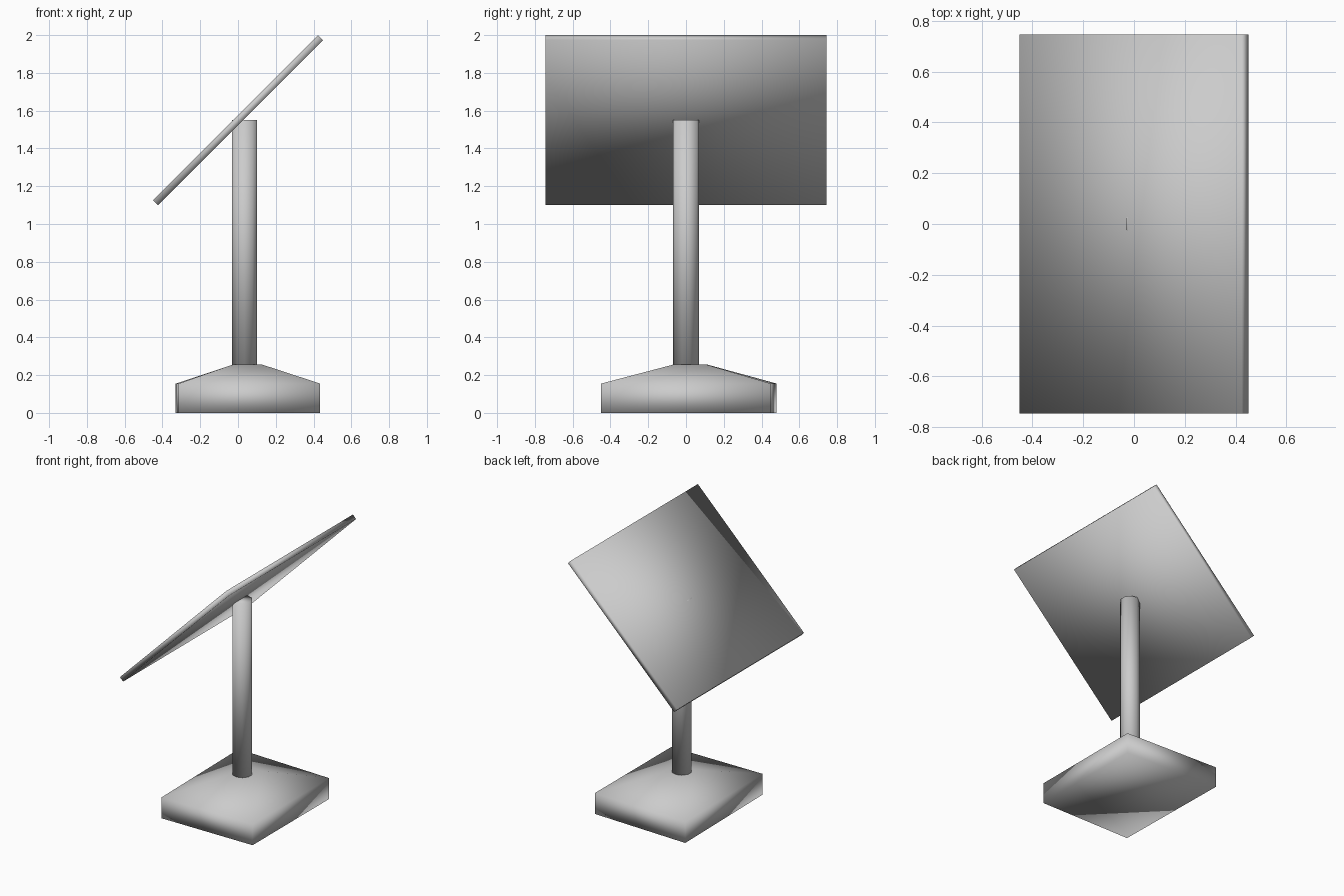
import bpy, bmesh
from math import radians

if "Cube" in bpy.data.objects:
    bpy.data.objects.remove(bpy.data.objects["Cube"])


def smooth(obj):
    for p in obj.data.polygons:
        p.use_smooth = True


# Base: slightly uneven slab rising to a small flat top
rings = [
    (0.0, [(-0.315, -0.45), (0.435, -0.45), (0.435, 0.45), (-0.33, 0.48)]),
    (0.155, [(-0.315, -0.45), (0.435, -0.45), (0.435, 0.45), (-0.33, 0.48)]),
    (0.255, [(-0.03, -0.07), (0.13, -0.07), (0.13, 0.11), (-0.03, 0.115)]),
]
bm = bmesh.new()
loops = [[bm.verts.new((x, y, z)) for x, y in pts] for z, pts in rings]
bm.faces.new(loops[0][::-1])
bm.faces.new(loops[-1])
for lo, hi in zip(loops, loops[1:]):
    for i in range(4):
        j = (i + 1) % 4
        bm.faces.new((lo[i], lo[j], hi[j], hi[i]))
mesh = bpy.data.meshes.new("base")
bm.to_mesh(mesh)
bm.free()
base = bpy.data.objects.new("base", mesh)
bpy.context.collection.objects.link(base)
smooth(base)

# Post: from inside the base up to the panel
bpy.ops.mesh.primitive_cylinder_add(vertices=10, radius=0.07, depth=1.32,
                                    location=(0.035, 0, 0.89))
post = bpy.context.object
post.name = "post"
smooth(post)

# Panel: thin board tilted 45 degrees
bpy.ops.mesh.primitive_cube_add(size=1, location=(0, 0, 1.55),
                                rotation=(0, radians(-45), 0))
panel = bpy.context.object
panel.name = "tilted_panel"
panel.scale = (1.236, 1.49, 0.037)
bpy.ops.object.transform_apply(location=False, rotation=False, scale=True)
smooth(panel)
